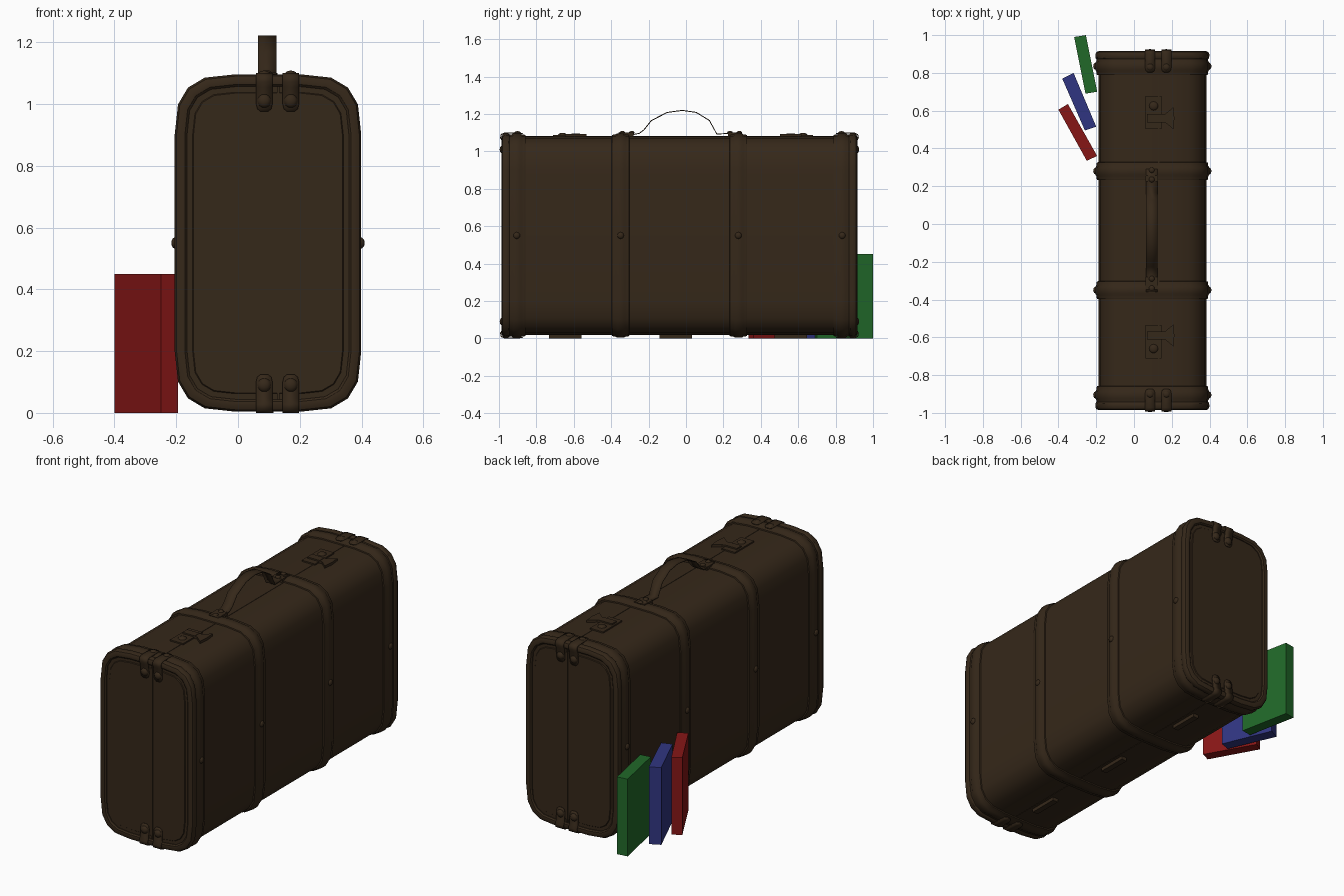
import bpy, bmesh, math
from mathutils import Matrix, Vector

if "Cube" in bpy.data.objects:
    bpy.data.objects.remove(bpy.data.objects["Cube"])

CX, CY, CZ = 0.097, -0.035, 0.55      # case centre
HX, HZ, R = 0.286, 0.53, 0.18         # case half width, half height, corner radius


def material(name, rgb):
    m = bpy.data.materials.new(name)
    m.diffuse_color = (*rgb, 1)
    m.use_nodes = True
    m.node_tree.nodes["Principled BSDF"].inputs["Base Color"].default_value = m.diffuse_color
    return m


LEATHER = material("brown_leather", (0.036, 0.021, 0.010))
RED = material("red_cover", (0.24, 0.008, 0.008))
BLUE = material("blue_cover", (0.03, 0.036, 0.22))
GREEN = material("green_cover", (0.015, 0.14, 0.022))


def finish(name, bm, mat=LEATHER, smooth=True):
    bmesh.ops.recalc_face_normals(bm, faces=bm.faces)
    me = bpy.data.meshes.new(name)
    bm.to_mesh(me)
    bm.free()
    me.materials.append(mat)
    ob = bpy.data.objects.new(name, me)
    bpy.context.collection.objects.link(ob)
    if smooth:
        bpy.ops.object.select_all(action='DESELECT')
        ob.select_set(True)
        bpy.context.view_layer.objects.active = ob
        bpy.ops.object.shade_smooth_by_angle(angle=math.radians(35))
    return ob


def section(y, grow):
    """Rounded rectangle with full corners, grown outward from the case wall."""
    pts = []
    r = R + grow
    for q in range(4):
        sx = (1, -1, -1, 1)[q]
        sz = (1, 1, -1, -1)[q]
        for i in range(5):
            a = math.pi / 8 * (i if q % 2 == 0 else 4 - i)
            c = max(math.cos(a), 0) ** 0.714
            s = max(math.sin(a), 0) ** 0.714
            if i in (0, 4):
                c, s = round(c), round(s)
            pts.append(Vector((CX + sx * (HX - R + r * c), CY + y,
                               CZ + sz * (HZ - R + r * s))))
    return pts


def loft(name, stations, capped=False):
    """Skin rounded sections along y; uncapped lofts close into a hoop."""
    bm = bmesh.new()
    rings = [[bm.verts.new(p) for p in section(y, g)] for y, g in stations]
    pairs = list(zip(rings, rings[1:]))
    if capped:
        bm.faces.new(rings[0])
        bm.faces.new(rings[-1])
    else:
        pairs.append((rings[-1], rings[0]))
    for a, b in pairs:
        for i in range(len(a)):
            j = (i + 1) % len(a)
            bm.faces.new((a[i], a[j], b[j], b[i]))
    return finish(name, bm)


def box(name, lo, hi, mat=LEATHER):
    bm = bmesh.new()
    lo, hi = Vector(lo), Vector(hi)
    bmesh.ops.create_cube(bm, size=1, matrix=Matrix.Translation((lo + hi) / 2)
                          @ Matrix.Diagonal((*(hi - lo), 1)))
    return finish(name, bm, mat, False)


def rivet(name, loc, scale):
    bm = bmesh.new()
    bmesh.ops.create_uvsphere(bm, u_segments=12, v_segments=8, radius=1,
                              matrix=Matrix.Translation(loc) @ Matrix.Diagonal((*scale, 1)))
    return finish(name, bm)


def prism(name, outline, z0, z1, mat=LEATHER):
    """Extrude an xy outline upward."""
    bm = bmesh.new()
    f = bm.faces.new([bm.verts.new((x, y, z0)) for x, y in outline])
    top = bmesh.ops.extrude_face_region(bm, geom=[f])["geom"]
    bmesh.ops.translate(bm, vec=(0, 0, z1 - z0),
                        verts=[v for v in top if isinstance(v, bmesh.types.BMVert)])
    return finish(name, bm, mat, False)


def ribbon(name, x, path, width, thick):
    """Strap of given width following a (y, z) path; the end widths may taper."""
    bm = bmesh.new()
    rows = []
    for y, z, k in path:
        w = width / 2 * k
        rows.append([bm.verts.new((x - w, y, z)), bm.verts.new((x + w, y, z))])
    for a, b in zip(rows, rows[1:]):
        bm.faces.new((a[0], a[1], b[1], b[0]))
    ob = finish(name, bm)
    mod = ob.modifiers.new("thickness", 'SOLIDIFY')
    mod.thickness = thick
    mod.offset = 0
    return ob


# Case shell, with an inset panel on each end
loft("case_body", [(-0.941, -0.047), (-0.941, -0.045), (-0.937, -0.042), (-0.937, 0),
                   (0.937, 0), (0.937, -0.042), (0.941, -0.045), (0.941, -0.047)], True)

# Seam between lid and base, running all the way round
box("lid_seam", (0.127, CY - 0.943, 0.018), (0.134, CY + 0.943, 1.082))

# Raised bands and their side rivets
HUMP = [(-0.048, -0.004), (-0.046, 0.007), (-0.038, 0.010), (-0.028, 0.010), (-0.018, 0.016)]
HUMP += [(-y, g) for y, g in reversed(HUMP)]
for n, off in enumerate((-0.87, -0.315, 0.315, 0.87)):
    loft(f"band_{n + 1}", [(off + y, g) for y, g in HUMP])
    for s in (-1, 1):
        rivet(f"band_rivet_{n + 1}", (CX + s * 0.301, CY + off, CZ), (0.012, 0.018, 0.018))

# Ends: rounded rims and the clips folded over them
RIM = [(0.903, -0.004), (0.905, 0.008), (0.914, 0.015), (0.933, 0.016), (0.945, 0.010),
       (0.951, -0.003), (0.949, -0.017), (0.942, -0.024), (0.93, -0.024)]
CLIP = [(0.943, 0.425, 0.45), (0.943, 0.434, 0.85), (0.943, 0.45, 1), (0.947, 0.505, 1),
        (0.956, 0.522, 1), (0.953, 0.54, 1), (0.936, 0.547, 1), (0.862, 0.547, 1),
        (0.846, 0.546, 0.85), (0.838, 0.545, 0.45)]
for sy in (-1, 1):
    loft("end_rim", [(sy * y, g) for y, g in RIM])
    for sz in (-1, 1):
        for x in (0.085, 0.171):
            ribbon("rim_clip", x, [(CY + sy * y, CZ + sz * z, k) for y, z, k in CLIP], 0.053, 0.006)
            rivet("clip_end_rivet", (x, CY + sy * 0.946, CZ + sz * 0.46), (0.022, 0.015, 0.022))
            if sz > 0:
                rivet("clip_top_rivet", (x, CY + sy * 0.866, CZ + 0.549), (0.018, 0.018, 0.009))

# Carrying handle and its mounts
ribbon("handle", 0.094, [(y, z, 1) for y, z in (
    (0.29, 1.099), (0.225, 1.096), (0.165, 1.092), (0.125, 1.165), (0.055, 1.208),
    (-0.02, 1.219), (-0.10, 1.208), (-0.185, 1.165), (-0.225, 1.115), (-0.25, 1.096),
    (-0.28, 1.09), (-0.36, 1.099))], 0.06, 0.005)
for y in (0.26, -0.315):
    box("handle_mount", (0.06, y - 0.035, 1.078), (0.128, y + 0.035, 1.1))
    for dy in (-0.025, 0.025):
        rivet("mount_rivet", (0.094, y + dy, 1.1), (0.015, 0.015, 0.009))

# Latches: plate, button and flared hasp
HASP = [(0.13, -0.022), (0.165, -0.022), (0.208, -0.058), (0.214, 0),
        (0.208, 0.058), (0.165, 0.022), (0.13, 0.022)]
for s in (-1, 1):
    y0 = -0.017
    box("latch_plate", (0.06, y0 + s * 0.607 - 0.088, 1.076), (0.145, y0 + s * 0.607 + 0.088, 1.088))
    yr = 0.625 if s > 0 else -0.66
    rivet("latch_button", (0.104, yr, 1.087), (0.024, 0.024, 0.012))
    yh = 0.56 if s > 0 else -0.59
    prism("latch_hasp", [(x, yh + y) for x, y in HASP], 1.076, 1.094)
    box("latch_hinge", (0.07, yh - 0.022, 1.08), (0.15, yh + 0.022, 1.096))

# Feet under the case
for y in (-0.645, -0.055, 0.56):
    box("foot", (0.08, y - 0.087, 0), (0.115, y + 0.087, 0.025))

# Books leaning against the case side
BOOKS = (("red_book", RED, ((-0.40, 0.605), (-0.35, 0.635), (-0.195, 0.36), (-0.25, 0.335))),
         ("blue_book", BLUE, ((-0.38, 0.77), (-0.32, 0.80), (-0.20, 0.515), (-0.26, 0.495))),
         ("green_book", GREEN, ((-0.317, 0.99), (-0.255, 1.0), (-0.195, 0.70), (-0.257, 0.69))))
for name, mat, outline in BOOKS:
    prism(name, outline, 0, 0.45, mat)
